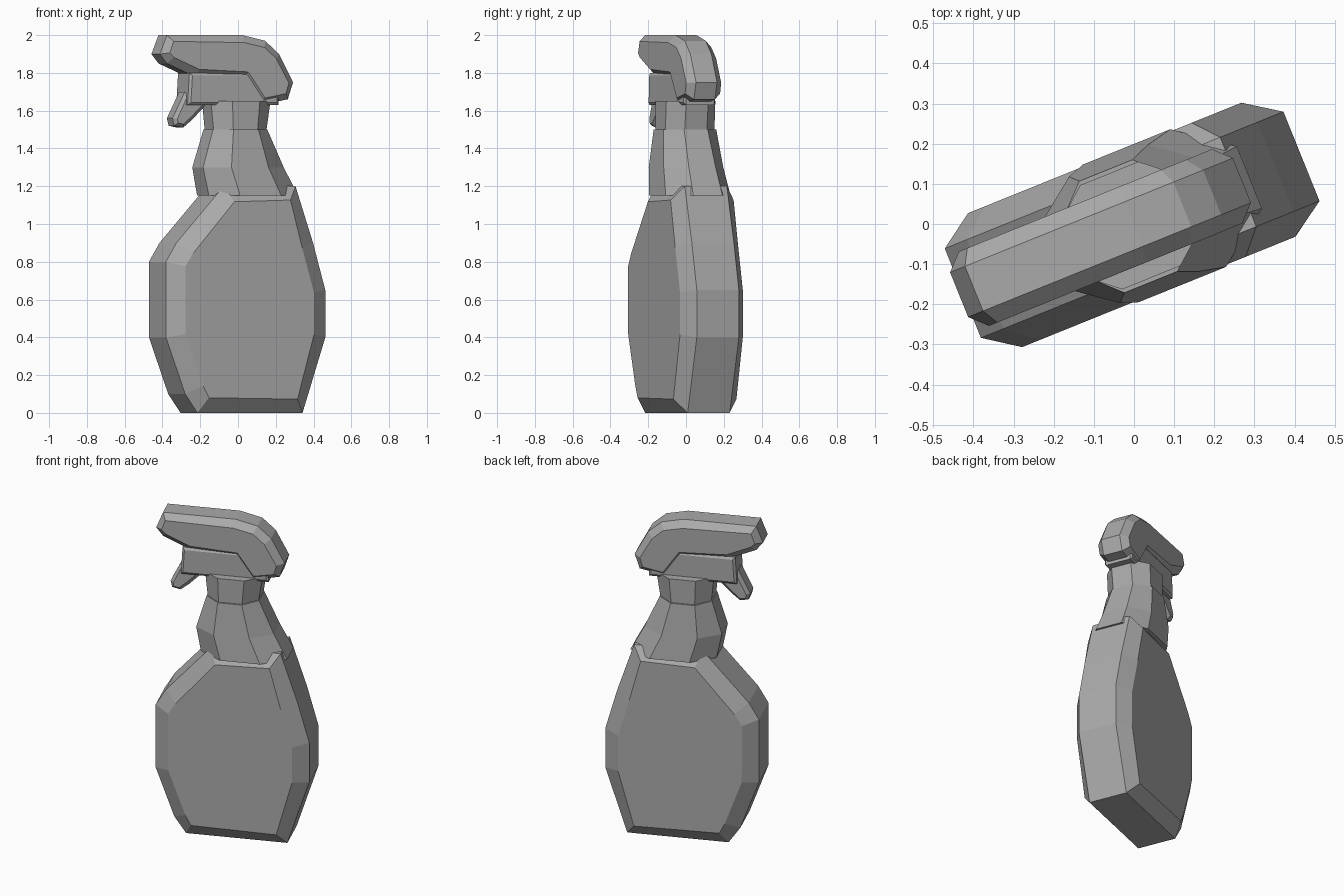
import bpy
import bmesh
from math import radians
from mathutils import Matrix

default_cube = bpy.data.objects.get("Cube")
if default_cube:
    bpy.data.objects.remove(default_cube)

# The whole bottle is turned a little around the upright axis
turn = Matrix.Rotation(radians(22), 4, 'Z')

plain_grey = bpy.data.materials.new("plain grey")
plain_grey.use_nodes = True
colour = (0.4, 0.4, 0.4, 1)
plain_grey.diffuse_color = colour
shader = plain_grey.node_tree.nodes["Principled BSDF"]
shader.inputs["Base Color"].default_value = colour


def finish(name, bm):
    """Turn the part, give it the material and add it to the scene."""
    bmesh.ops.recalc_face_normals(bm, faces=bm.faces)
    bm.transform(turn)
    mesh = bpy.data.meshes.new(name)
    bm.to_mesh(mesh)
    bm.free()
    mesh.materials.append(plain_grey)
    part = bpy.data.objects.new(name, mesh)
    bpy.context.collection.objects.link(part)


def skin(bm, lower, upper):
    """Join two matching loops of vertices with a band of faces."""
    for i in range(len(lower)):
        bm.faces.new((lower[i - 1], lower[i], upper[i], upper[i - 1]))


def slab(name, outline, half, bevel, rise):
    """Thick side profile whose two broad faces have chamfered rims."""
    bm = bmesh.new()
    near, far = [[bm.verts.new((along, side, height))
                  for along, height in outline] for side in (-half, half)]
    skin(bm, near, far)
    caps = [bm.faces.new(near), bm.faces.new(far)]
    bmesh.ops.recalc_face_normals(bm, faces=bm.faces)
    bmesh.ops.inset_individual(bm, faces=caps, thickness=bevel, depth=rise)
    finish(name, bm)


def tower(name, rings):
    """Stack eight-sided rings, each given as height, back, front, half."""
    bm = bmesh.new()
    loops = []
    for height, start, end, half in rings:
        cut = (end - start) * 0.27
        edge = half * 0.45
        quarter = [(start, edge), (start + cut, half),
                   (end - cut, half), (end, edge)]
        mirrored = [(along, -side) for along, side in reversed(quarter)]
        loops.append([bm.verts.new((along, side, height))
                      for along, side in quarter + mirrored])
    for lower, upper in zip(loops, loops[1:]):
        skin(bm, lower, upper)
    bm.faces.new(loops[0])
    bm.faces.new(loops[-1])
    finish(name, bm)


# Wide flat bottle; its top edge is hidden inside the shoulder
slab("bottle_body", [
    (-0.28, 0), (0.32, 0), (0.45, 0.4), (0.45, 0.65), (0.38, 0.9),
    (0.28, 1.2), (-0.13, 1.2), (-0.4, 0.9), (-0.46, 0.8),
    (-0.46, 0.4), (-0.35, 0.1),
], half=0.12, bevel=0.09, rise=0.06)

# Shoulder sloping in from the bottle to the neck
tower("shoulder", [
    (1.15, -0.2, 0.31, 0.185),
    (1.3, -0.23, 0.23, 0.17),
    (1.5, -0.17, 0.14, 0.15),
])

# Rounded neck under the spray head
tower("neck_collar", [
    (1.45, -0.16, 0.13, 0.14),
    (1.65, -0.18, 0.16, 0.14),
])

# Spray head with blunt nozzle and rounded back
slab("spray_head", [
    (-0.47, 1.9), (-0.43, 2), (0, 2), (0.13, 1.97), (0.21, 1.9),
    (0.29, 1.75), (0.26, 1.66), (0.1, 1.63), (0, 1.77),
    (-0.27, 1.78), (-0.43, 1.85),
], half=0.06, bevel=0.04, rise=0.04)

# Pump housing between head and neck
slab("pump_housing", [
    (-0.31, 1.8), (-0.32, 1.63), (0.2, 1.63), (0.2, 1.8),
], half=0.08, bevel=0.02, rise=0.01)

# Trigger hanging in front of the neck
slab("trigger", [
    (-0.32, 1.7), (-0.2, 1.7), (-0.2, 1.63), (-0.28, 1.55),
    (-0.33, 1.51), (-0.38, 1.52), (-0.39, 1.56),
], half=0.04, bevel=0.02, rise=0.02)
